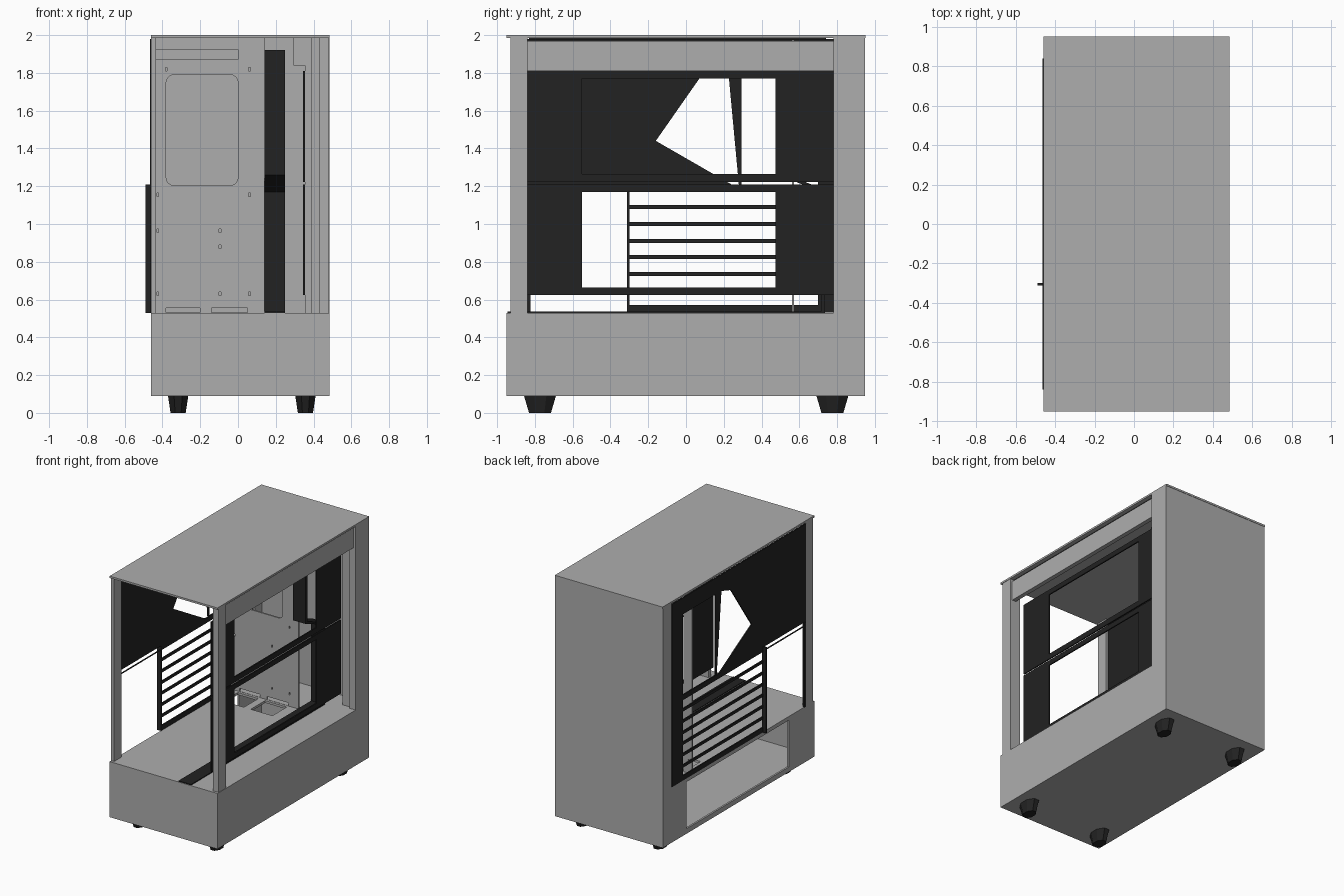
import bpy, bmesh, math
from mathutils import Matrix

if "Cube" in bpy.data.objects:
    bpy.data.objects.remove(bpy.data.objects["Cube"])


def material(name, v):
    m = bpy.data.materials.new(name)
    m.diffuse_color = (v, v, v, 1)
    m.use_nodes = True
    m.node_tree.nodes["Principled BSDF"].inputs["Base Color"].default_value = m.diffuse_color
    return m


GREY = material("grey_steel", 0.42)
BLACK = material("black_plastic", 0.016)


def finish(name, mesh, mat):
    mesh.name = name
    mesh.materials.clear()
    mesh.materials.append(mat)
    ob = bpy.data.objects.new(name, mesh)
    bpy.context.collection.objects.link(ob)
    return ob


def box(name, x, y, z, mat=GREY):
    bm = bmesh.new()
    bmesh.ops.create_cube(bm, size=1)
    for v in bm.verts:
        v.co = [(a + b) / 2 + c * (b - a) for c, (a, b) in zip(v.co, (x, y, z))]
    me = bpy.data.meshes.new(name)
    bm.to_mesh(me)
    bm.free()
    return finish(name, me, mat)


def rect(u0, u1, v0, v1, r=0.0):
    if not r:
        return [(u0, v0), (u1, v0), (u1, v1), (u0, v1)]
    pts = []
    for k, (u, v) in enumerate([(u1 - r, v1 - r), (u0 + r, v1 - r), (u0 + r, v0 + r), (u1 - r, v0 + r)]):
        for i in range(5):
            a = math.pi / 2 * (k + i / 4)
            pts.append((u + r * math.cos(a), v + r * math.sin(a)))
    return pts


def plate(name, axis, lo, hi, outer, holes, mat):
    """Flat sheet with cutouts; 'x' uses (y, z) points, 'y' uses (x, z), 'z' uses (x, y)."""
    cu = bpy.data.curves.new(name, 'CURVE')
    cu.dimensions = '2D'
    cu.fill_mode = 'BOTH'
    cu.extrude = (hi - lo) / 2
    for pts in [outer] + holes:
        sp = cu.splines.new('POLY')
        sp.points.add(len(pts) - 1)
        for p, (u, v) in zip(sp.points, pts):
            p.co = (u, v, 0, 1)
        sp.use_cyclic_u = True
    tmp = bpy.data.objects.new("tmp", cu)
    bpy.context.collection.objects.link(tmp)
    me = bpy.data.meshes.new_from_object(tmp)
    bpy.data.objects.remove(tmp)
    c = (lo + hi) / 2
    mats = {'x': Matrix(((0, 0, 1, c), (1, 0, 0, 0), (0, 1, 0, 0), (0, 0, 0, 1))),
            'y': Matrix(((1, 0, 0, 0), (0, 0, -1, c), (0, 1, 0, 0), (0, 0, 0, 1))),
            'z': Matrix.Translation((0, 0, c))}
    me.transform(mats[axis])
    bm = bmesh.new()
    bm.from_mesh(me)
    bmesh.ops.remove_doubles(bm, verts=bm.verts, dist=1e-5)
    bmesh.ops.recalc_face_normals(bm, faces=bm.faces)
    for f in bm.faces:
        f.smooth = False
        f.material_index = 0
    bm.to_mesh(me)
    bm.free()
    return finish(name, me, mat)


XL, XR, YF, YB = -0.46, 0.485, -0.95, 0.95

# Outer shell: top, back, base
box("top_panel", (XL, XR), (YF, YB), (1.985, 2.0))
box("back_panel", (XL, XR), (0.93, YB - 0.003), (0.09, 1.986))
box("base_floor", (XL, XR), (YF, YB - 0.005), (0.09, 0.11))
box("base_front", (XL, XR), (YF, -0.93), (0.1, 0.53))
box("base_right", (0.465, XR), (-0.94, 0.935), (0.1, 0.53))
plate("base_left", 'x', XL, XL + 0.015, rect(-0.935, 0.935, 0.1, 0.53),
      [rect(-0.63, 0.65, 0.13, 0.5)], GREY)
plate("base_shroud", 'z', 0.512, 0.53, rect(XL, XR, -0.94, 0.935),
      [rect(-0.38, -0.20, 0.36, 0.54), rect(-0.14, 0.05, 0.36, 0.54)], GREY)

# Corner posts and rails
box("front_right_post", (0.43, XR - 0.003), (-0.93, -0.84), (0.53, 1.986))
box("front_right_flange", (0.39, 0.43), (-0.87, -0.84), (0.53, 1.986))
box("front_left_post", (XL, -0.435), (-0.93, -0.84), (0.53, 1.986))
box("back_left_post", (XL, -0.44), (0.84, 0.935), (0.53, 1.986))
box("back_right_post", (0.43, XR), (0.78, 0.935), (0.53, 1.986))
box("back_right_inner_post", (0.355, 0.43), (0.80, 0.935), (0.53, 1.986))
box("back_right_bracket", (0.295, 0.355), (0.80, 0.935), (1.84, 1.986))
box("right_top_rail", (0.43, 0.465), (-0.84, 0.78), (1.81, 1.968))
box("right_top_gasket", (0.43, 0.45), (-0.83, 0.74), (1.975, 1.986), BLACK)

# Side window frames, upper and lower
plate("upper_window_frame", 'x', 0.345, 0.355, rect(-0.84, 0.78, 1.222, 1.81),
      [rect(-0.55, 0.475, 1.265, 1.77)], BLACK)
plate("lower_window_frame", 'x', 0.345, 0.355, rect(-0.84, 0.78, 0.625, 1.21),
      [rect(-0.55, 0.475, 0.665, 1.17)], BLACK)

# Left side cover with angular cutouts
plate("left_upper_cover", 'x', -0.465, -0.455, rect(-0.84, 0.84, 1.17, 1.98),
      [[(-0.16, 1.44), (0.24, 1.21), (0.28, 1.205), (0.22, 1.85), (0.1, 1.812)],
       rect(0.295, 0.70, 1.21, 1.85),
       rect(-0.83, -0.31, 1.175, 1.205)], BLACK)

# Left slatted grille
slots = [0.56, 0.645, 0.735, 0.825, 0.91, 1.0, 1.09, 1.18]
plate("left_grille", 'x', -0.465, -0.455, rect(-0.31, 0.84, 0.532, 1.172),
      [rect(-0.30, 0.70, a + 0.011, b - 0.011) for a, b in zip(slots, slots[1:])], BLACK)
box("grille_end_bar", (-0.49, -0.455), (-0.312, -0.3), (0.53, 1.21), BLACK)
box("left_front_trim", (-0.465, -0.45), (-0.84, -0.822), (0.53, 1.2), BLACK)

# Inner tray facing the front, with cutouts and screw holes
screws = [(-0.38, 1.82), (0.06, 1.82), (0.06, 1.155), (-0.425, 1.155), (-0.425, 0.965),
          (-0.095, 0.965), (-0.095, 0.88), (-0.425, 0.63), (-0.095, 0.63), (0.06, 0.63)]
plate("component_tray", 'y', 0.56, 0.572, rect(-0.455, 0.14, 0.53, 1.986),
      [rect(-0.38, 0.0, 1.205, 1.79, 0.04), rect(-0.44, 0.0, 1.87, 1.925),
       rect(-0.38, -0.20, 0.532, 0.555), rect(-0.14, 0.05, 0.532, 0.555)]
      + [rect(x - 0.005, x + 0.005, z - 0.009, z + 0.009) for x, z in screws], GREY)

# Folded cable cover: along the floor, up, jog forward, up
plate("cable_cover", 'x', 0.14, 0.25,
      [(-0.945, 0.528), (0.735, 0.528), (0.735, 1.18), (0.515, 1.27), (0.515, 1.92),
       (0.49, 1.92), (0.49, 1.26), (0.715, 1.17), (0.715, 0.537), (-0.945, 0.537)], [], BLACK)

# Tapered feet with cut corners
for side, fx in (("left", -0.317), ("right", 0.357)):
    for end, fy in (("front", -0.773), ("back", 0.775)):
        bm = bmesh.new()
        rings = []
        for z, w, d in ((0.0, 0.04, 0.058), (0.092, 0.054, 0.085)):
            c = 0.4
            shape = [(1, -c), (1, c), (c, 1), (-c, 1), (-1, c), (-1, -c), (-c, -1), (c, -1)]
            rings.append([bm.verts.new((fx + u * w, fy + v * d, z)) for u, v in shape])
        bm.faces.new(rings[0][::-1])
        bm.faces.new(rings[1])
        for i in range(8):
            j = (i + 1) % 8
            bm.faces.new((rings[0][i], rings[0][j], rings[1][j], rings[1][i]))
        me = bpy.data.meshes.new("foot")
        bm.to_mesh(me)
        bm.free()
        finish(f"{end}_{side}_foot", me, BLACK)
